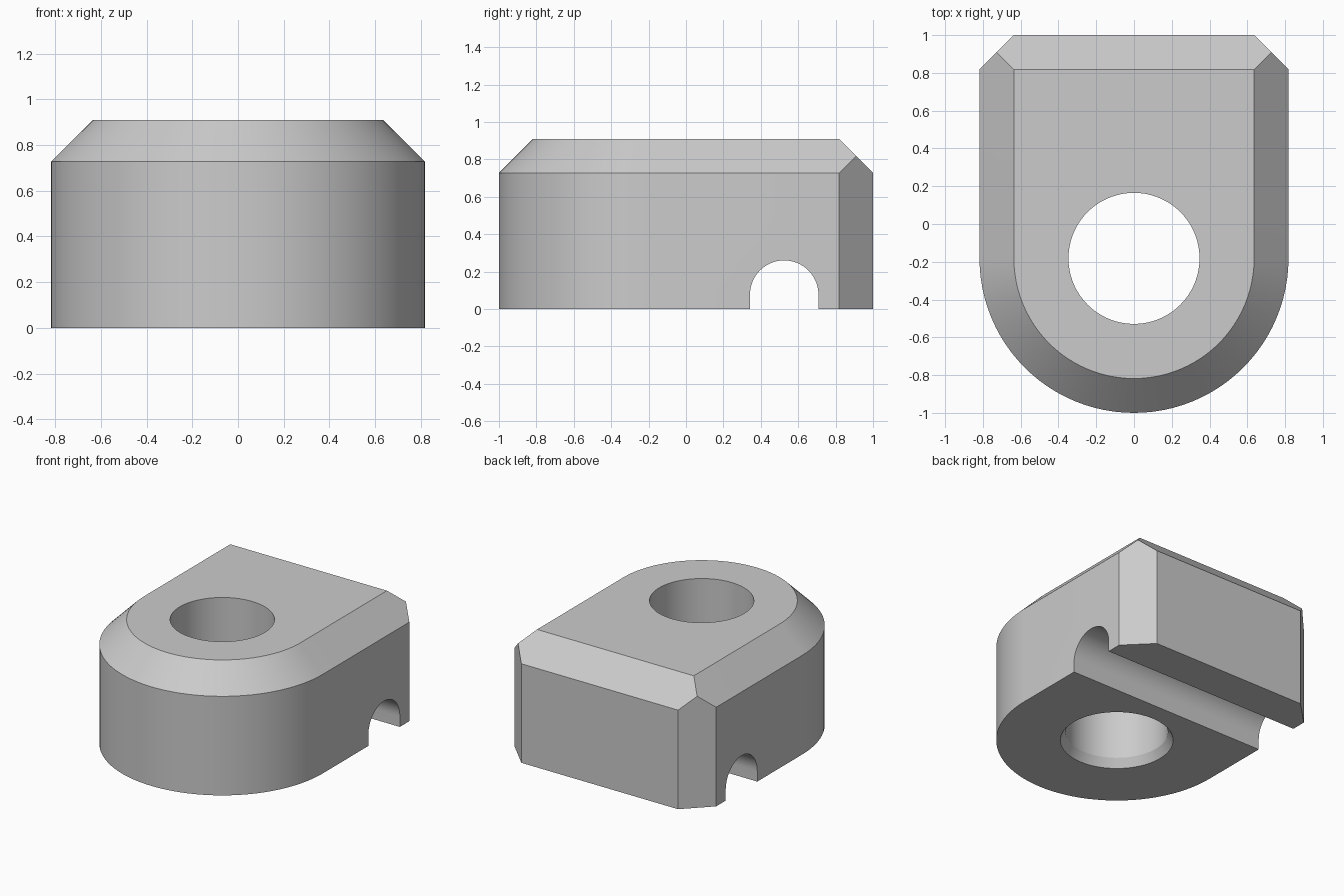
import bpy, bmesh, math
from mathutils import Vector

cube = bpy.data.objects.get("Cube")
if cube:
    bpy.data.objects.remove(cube, do_unlink=True)

HALF, BEVEL, HEIGHT = 0.818, 0.182, 0.909
CENTRE_Y = HALF - 1.0

grey = bpy.data.materials.new("plain grey")
grey.use_nodes = True
colour = (0.6, 0.6, 0.6, 1)
grey.diffuse_color = colour
grey.node_tree.nodes["Principled BSDF"].inputs["Base Color"].default_value = colour


def make_object(name, bm):
    bmesh.ops.recalc_face_normals(bm, faces=bm.faces[:])
    mesh = bpy.data.meshes.new(name)
    bm.to_mesh(mesh)
    bm.free()
    mesh.materials.append(grey)
    obj = bpy.data.objects.new(name, mesh)
    bpy.context.collection.objects.link(obj)
    return obj


def loft(rings):
    """Skin matching closed rings of points and cap both ends."""
    bm = bmesh.new()
    loops = [[bm.verts.new(p) for p in ring] for ring in rings]
    n = len(loops[0])
    for low, high in zip(loops, loops[1:]):
        for i in range(n):
            j = (i + 1) % n
            bm.faces.new((low[i], low[j], high[j], high[i]))
    bm.faces.new(loops[0])
    bm.faces.new(loops[-1])
    return bm


def arc(radius, start, end, steps):
    angles = [start + (end - start) * i / steps for i in range(steps + 1)]
    return [(radius * math.cos(a), radius * math.sin(a)) for a in angles]


def body_ring(z, inset):
    """Round front and square back."""
    r, back = HALF - inset, 1.0 - inset
    front = [(x, y + CENTRE_Y, z) for x, y in arc(r, math.pi, 2 * math.pi, 48)]
    return front + [(r, back, z), (-r, back, z)]


def hole_ring(z, radius):
    return [(x, y + CENTRE_Y, z) for x, y in arc(radius, 0, 2 * math.pi, 72)[:-1]]


def subtract(target, cutter):
    cutter.hide_render = True
    mod = target.modifiers.new("cut", "BOOLEAN")
    mod.operation, mod.solver, mod.object = "DIFFERENCE", "EXACT", cutter
    bpy.context.view_layer.objects.active = target
    bpy.ops.object.modifier_apply(modifier=mod.name)
    bpy.data.objects.remove(cutter, do_unlink=True)


# Body with a sloped top rim, then its two back corners cut off
bm = loft([body_ring(0, 0), body_ring(HEIGHT - BEVEL, 0), body_ring(HEIGHT, BEVEL)])
for side in (-1, 1):
    bmesh.ops.bisect_plane(
        bm, geom=bm.verts[:] + bm.edges[:] + bm.faces[:], dist=1e-5,
        plane_co=Vector((side * HALF, 1 - BEVEL, 0)),
        plane_no=Vector((side, 1, 0)).normalized(), clear_outer=True)
    bmesh.ops.holes_fill(bm, edges=[e for e in bm.edges if e.is_boundary], sides=0)
body = make_object("clamp_body", bm)

# Vertical bolt hole, flared at the bottom
subtract(body, make_object("hole_cutter", loft([
    hole_ring(-0.063, 0.419), hole_ring(0.063, 0.347), hole_ring(1.2, 0.347)])))

# Round-topped cross slot in the underside
slot = [(0.183, -0.2)] + arc(0.183, 0, math.pi, 32) + [(-0.183, -0.2)]
subtract(body, make_object("slot_cutter", loft([
    [(x, y + 0.525, z + 0.077) for y, z in slot] for x in (-1, 1)])))

# Smooth the round walls and keep the edges crisp
bpy.ops.object.select_all(action="DESELECT")
body.select_set(True)
bpy.context.view_layer.objects.active = body
bpy.ops.object.shade_smooth_by_angle(angle=math.radians(20))
